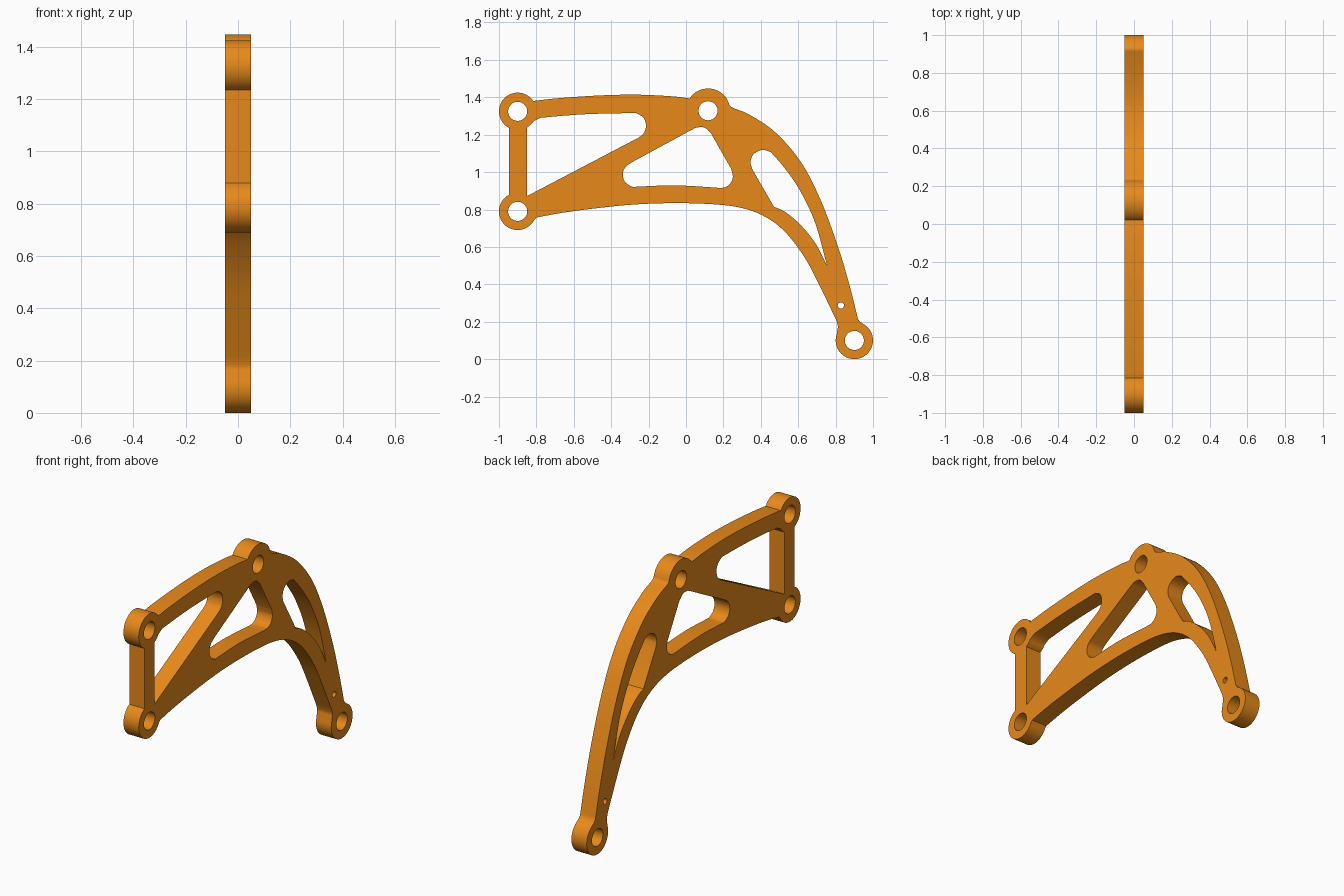
import bpy, bmesh
from math import radians, cos, sin, tau
from mathutils import Vector

if "Cube" in bpy.data.objects:
    bpy.data.objects.remove(bpy.data.objects["Cube"])

HALF_THICK = 0.05


def arc(c, r, a0, a1, n=28):
    """Points on a circle, angles in degrees, in (y, z)."""
    return [(c[0] + r * cos(radians(a0 + (a1 - a0) * i / n)),
             c[1] + r * sin(radians(a0 + (a1 - a0) * i / n))) for i in range(n + 1)]


def smooth(pts, n=7):
    """Catmull-Rom curve through the given points."""
    p = [Vector(q) for q in pts]
    p = [2 * p[0] - p[1]] + p + [2 * p[-1] - p[-2]]
    out = []
    for a, b, c, d in zip(p, p[1:], p[2:], p[3:]):
        for i in range(n):
            t = i / n
            out.append(tuple(0.5 * (2 * b + (c - a) * t + (2 * a - 5 * b + 4 * c - d) * t * t
                                    + (3 * b - a - 3 * c + d) * t ** 3)))
    return out + [tuple(p[-2])]


def hole(c, r, n=40):
    return arc(c, r, 0, 360, n)[:-1]


# Boss centres
A, B, C, D = (-0.9, 1.325), (-0.9, 0.79), (0.118, 1.328), (0.9, 0.1)

# Outer outline, clockwise from the upper left boss
outline = (
    arc(A, 0.1, 243, 33)
    + smooth([(-0.805, 1.382), (-0.67, 1.396), (-0.46, 1.41), (-0.267, 1.414),
              (-0.085, 1.406), (0.02, 1.394)])
    + arc(C, 0.119, 140, 32)
    + smooth([(0.228, 1.37), (0.236, 1.353), (0.255, 1.342)], 4)
    + smooth([(0.26, 1.34), (0.342, 1.305), (0.475, 1.215), (0.61, 1.06), (0.715, 0.862),
              (0.81, 0.61), (0.875, 0.392), (0.917, 0.225)])
    + smooth([(0.92, 0.214), (0.93, 0.2), (0.945, 0.19)], 4)
    + arc(D, 0.1, 60, -200)
    + smooth([(0.808, 0.15), (0.812, 0.175), (0.806, 0.2)], 4)
    + smooth([(0.8, 0.215), (0.715, 0.392), (0.635, 0.542), (0.53, 0.68), (0.42, 0.763),
              (0.29, 0.81), (0.13, 0.829), (-0.085, 0.834), (-0.3, 0.825),
              (-0.51, 0.803), (-0.67, 0.781), (-0.80, 0.757)])
    + arc(B, 0.1, -28, -243))

# Left window
window_left = (
    arc(A, 0.1, -60, -33, 6)
    + smooth([(-0.78, 1.29), (-0.65, 1.302), (-0.5, 1.311), (-0.277, 1.316)])
    + smooth([(-0.265, 1.315), (-0.228, 1.291), (-0.214, 1.25), (-0.226, 1.208), (-0.256, 1.183)])
    + [(-0.85, 0.872)])

# Middle triangular window
window_middle = (
    smooth([(0.03, 1.226), (0.06, 1.239), (0.1, 1.237), (0.133, 1.208)])
    + smooth([(0.243, 1.015), (0.25, 0.972), (0.234, 0.936), (0.205, 0.918), (0.17, 0.916)])
    + smooth([(0.16, 0.917), (0.02, 0.926), (-0.1, 0.929), (-0.28, 0.921)])
    + smooth([(-0.29, 0.922), (-0.325, 0.946), (-0.338, 0.985), (-0.325, 1.025), (-0.29, 1.052)]))

# Long pointed window in the leg
window_leg = (
    smooth([(0.353, 1.018), (0.345, 1.055), (0.363, 1.097), (0.41, 1.119), (0.454, 1.106)])
    + smooth([(0.458, 1.102), (0.53, 1.018), (0.61, 0.9), (0.69, 0.73), (0.753, 0.505)])
    + smooth([(0.753, 0.502), (0.69, 0.622), (0.61, 0.72), (0.53, 0.787), (0.47, 0.815)]))

loops = [outline, window_left, window_middle, window_leg,
         hole((0.828, 0.287), 0.017, 20)]
loops += [hole(c, 0.051) for c in (A, B, C, D)]

# Extruded plate: curve plane (x, y) becomes world (y, z)
curve = bpy.data.curves.new("bracket_profile", 'CURVE')
curve.dimensions = '2D'
curve.fill_mode = 'BOTH'
curve.extrude = HALF_THICK
for loop in loops:
    s = curve.splines.new('POLY')
    s.points.add(len(loop) - 1)
    for pt, (y, z) in zip(s.points, loop):
        pt.co = (y, z, 0, 1)
    s.use_cyclic_u = True
bracket = bpy.data.objects.new("bracket_plate", curve)
bracket.rotation_euler = (tau / 4, 0, tau / 4)
bpy.context.collection.objects.link(bracket)
bpy.context.view_layer.objects.active = bracket
bracket.select_set(True)
bpy.ops.object.convert(target='MESH')
bracket = bpy.context.object
bpy.ops.object.transform_apply(location=False, rotation=True, scale=False)

# Weld caps to walls and shade
bm = bmesh.new()
bm.from_mesh(bracket.data)
bmesh.ops.remove_doubles(bm, verts=bm.verts, dist=0.0002)
bmesh.ops.recalc_face_normals(bm, faces=bm.faces)
bm.to_mesh(bracket.data)
bm.free()
bpy.ops.object.shade_smooth_by_angle(angle=radians(30))

# Orange paint
paint = bpy.data.materials.new("orange_paint")
paint.diffuse_color = (0.80, 0.25, 0.01, 1)
paint.use_nodes = True
paint.node_tree.nodes["Principled BSDF"].inputs["Base Color"].default_value = paint.diffuse_color
bracket.data.materials.clear()
bracket.data.materials.append(paint)
